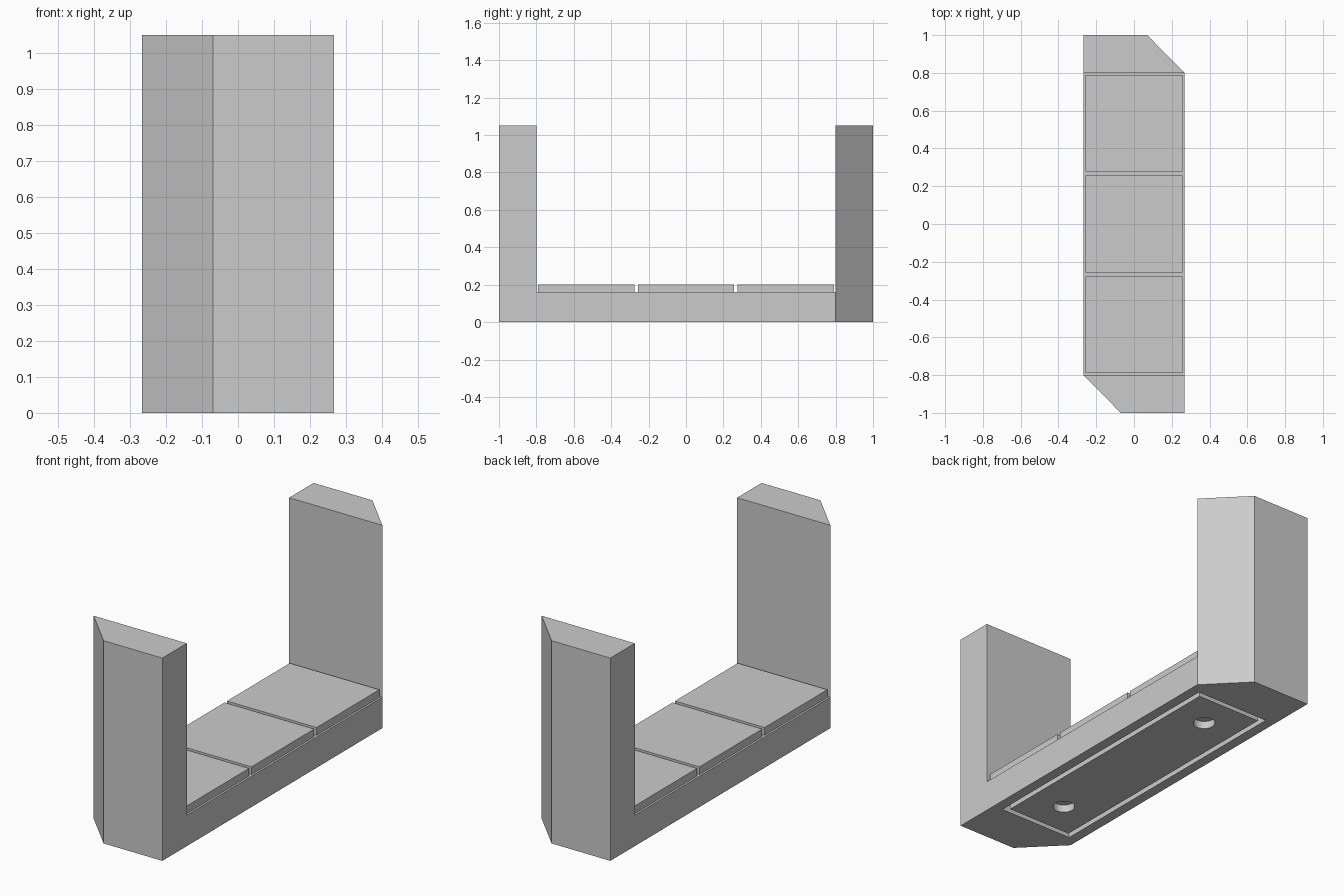
import bpy
import bmesh

HALF_W, HALF_L, HEIGHT = 0.267, 1.0, 1.05
SEAT_Z, TILE_TOP = 0.16, 0.20
PILLAR_Y = 0.80          # inner face of each end wall
CHAMFER_X = 0.07         # where the cut corner meets the end face
TILE_PITCH, TILE_GAP = 1.6 / 3, 0.02
RECESS = 0.04

if "Cube" in bpy.data.objects:
    bpy.data.objects.remove(bpy.data.objects["Cube"], do_unlink=True)

grey = bpy.data.materials.new("plain_grey")
grey.use_nodes = True
colour = (0.6, 0.6, 0.6, 1)
grey.diffuse_color = colour
for node in grey.node_tree.nodes:
    if node.type == 'BSDF_PRINCIPLED':
        node.inputs["Base Color"].default_value = colour


def prism(name, outline, z0, z1):
    """Extrude a flat outline between two heights."""
    bm = bmesh.new()
    face = bm.faces.new([bm.verts.new((x, y, z0)) for x, y in outline])
    extruded = bmesh.ops.extrude_face_region(bm, geom=[face])["geom"]
    for v in extruded:
        if isinstance(v, bmesh.types.BMVert):
            v.co.z = z1
    bmesh.ops.recalc_face_normals(bm, faces=bm.faces)
    mesh = bpy.data.meshes.new(name)
    bm.to_mesh(mesh)
    bm.free()
    mesh.materials.append(grey)
    obj = bpy.data.objects.new(name, mesh)
    bpy.context.scene.collection.objects.link(obj)
    return obj


def box(name, hx, hy, z0, z1, y=0):
    return prism(name, [(-hx, y - hy), (hx, y - hy), (hx, y + hy), (-hx, y + hy)], z0, z1)


def cut(obj, cutter):
    """Subtract the cutter, bake the result and discard the cutter."""
    cutter.hide_render = True
    mod = obj.modifiers.new("cut", 'BOOLEAN')
    mod.operation, mod.solver, mod.object = 'DIFFERENCE', 'EXACT', cutter
    deps = bpy.context.evaluated_depsgraph_get()
    baked = bpy.data.meshes.new_from_object(obj.evaluated_get(deps))
    obj.modifiers.clear()
    obj.data = baked
    bpy.data.objects.remove(cutter, do_unlink=True)


# Body: footprint with two opposite corners cut off, hollowed into a U
half = [(-HALF_W, -PILLAR_Y), (-CHAMFER_X, -HALF_L), (HALF_W, -HALF_L)]
body = prism("body", half + [(-x, -y) for x, y in half], 0, HEIGHT)
cut(body, box("channel_cutter", 0.5, PILLAR_Y, SEAT_Z, HEIGHT + 0.2))

# Underside pocket, whose rim stays open as a groove around the panel
rim_x, rim_y, groove = 0.213, 0.747, 0.027
cut(body, box("pocket_cutter", rim_x, rim_y, -0.1, RECESS))
panel = box("base_panel", rim_x - groove, rim_y - groove, 0, RECESS)

# Two round sockets in the panel
for y in (-TILE_PITCH, TILE_PITCH):
    bpy.ops.mesh.primitive_cylinder_add(vertices=32, radius=0.053, depth=0.2,
                                        location=(0, y, 0))
    socket = bpy.context.object
    socket.data.materials.append(grey)
    cut(panel, socket)

# Three floor tiles
tile_half = (TILE_PITCH - TILE_GAP) / 2
for i in (-1, 0, 1):
    box(f"floor_tile_{i + 2}", tile_half, tile_half, SEAT_Z, TILE_TOP, i * TILE_PITCH)
